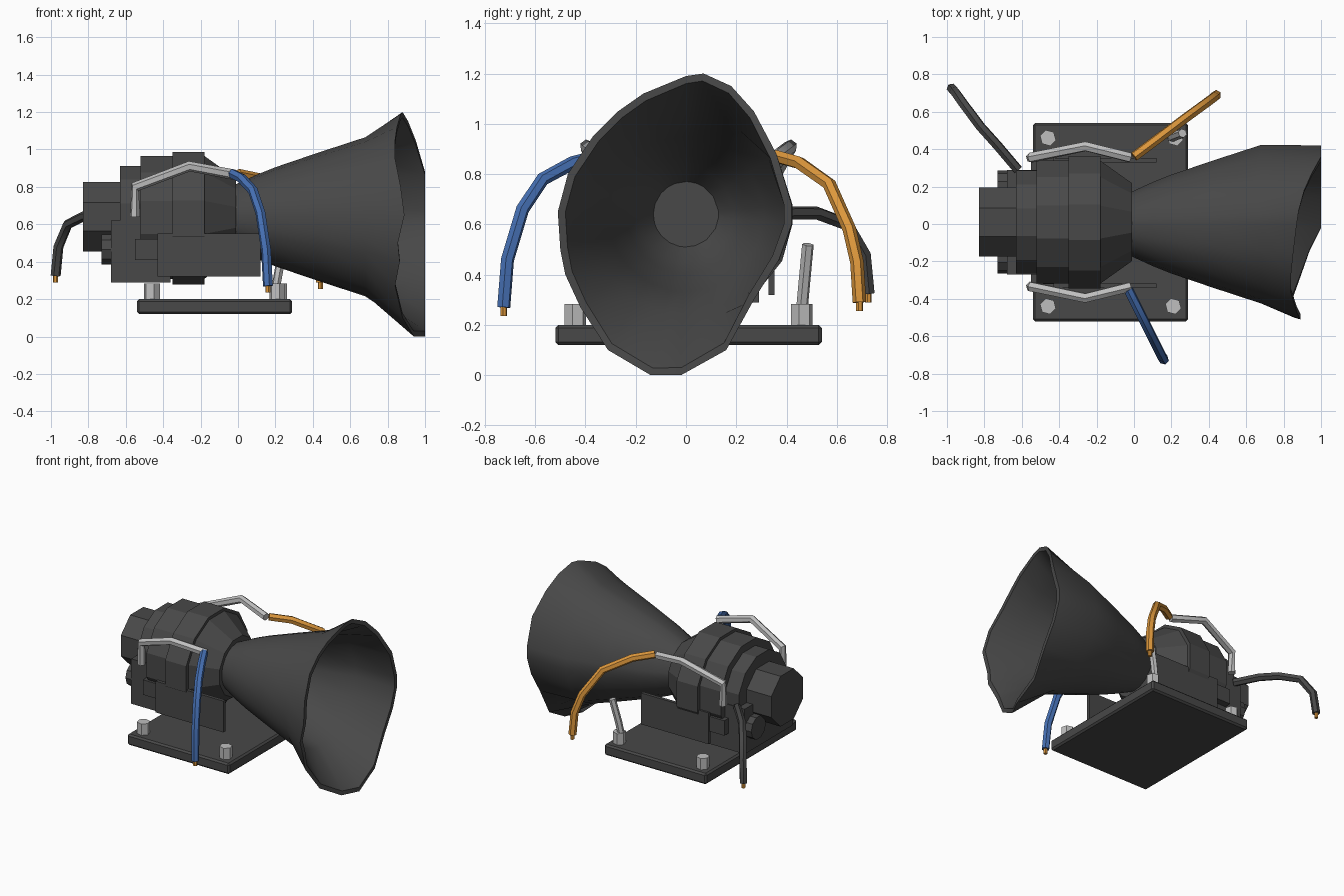
import bpy, bmesh, math
from mathutils import Vector

if "Cube" in bpy.data.objects:
    bpy.data.objects.remove(bpy.data.objects["Cube"])


def material(name, rgb):
    m = bpy.data.materials.new(name)
    m.diffuse_color = (*rgb, 1)
    m.use_nodes = True
    m.node_tree.nodes["Principled BSDF"].inputs["Base Color"].default_value = m.diffuse_color
    return m


DARK = material("dark grey", (0.065, 0.065, 0.065))
LIGHT = material("light grey", (0.52, 0.52, 0.52))
BLUE = material("blue", (0.06, 0.16, 0.45))
ORANGE = material("orange", (0.72, 0.31, 0.045))


def finish(name, bm, mat, smooth=False):
    bmesh.ops.recalc_face_normals(bm, faces=bm.faces)
    me = bpy.data.meshes.new(name)
    bm.to_mesh(me)
    bm.free()
    me.materials.append(mat)
    ob = bpy.data.objects.new(name, me)
    bpy.context.collection.objects.link(ob)
    if smooth:
        bpy.ops.object.select_all(action='DESELECT')
        ob.select_set(True)
        bpy.context.view_layer.objects.active = ob
        bpy.ops.object.shade_smooth_by_angle(angle=math.radians(40))
    return ob


def loft(name, rings, mat, smooth=False):
    """Skin a list of equal-length vertex rings and cap both ends."""
    bm = bmesh.new()
    vs = [[bm.verts.new(p) for p in ring] for ring in rings]
    n = len(vs[0])
    for a, b in zip(vs, vs[1:]):
        for i in range(n):
            j = (i + 1) % n
            bm.faces.new((a[i], a[j], b[j], b[i]))
    bm.faces.new(vs[0])
    bm.faces.new(vs[-1])
    return finish(name, bm, mat, smooth)


def lathe_x(name, profile, sides, cy, cz, mat):
    """Turn (x, radius) points about a line parallel to x."""
    rings = []
    for x, r in profile:
        rings.append([(x, cy + r * math.sin((i + .5) * math.tau / sides),
                       cz + r * math.cos((i + .5) * math.tau / sides))
                      for i in range(sides)])
    return loft(name, rings, mat)


def box(name, lo, hi, mat, bevel=0):
    bm = bmesh.new()
    bmesh.ops.create_cube(bm, size=1)
    for v in bm.verts:
        v.co = Vector([(a + b) / 2 + c * (b - a) for a, b, c in zip(lo, hi, v.co)])
    if bevel:
        bmesh.ops.bevel(bm, geom=bm.edges[:], offset=bevel, segments=1, affect='EDGES')
    return finish(name, bm, mat)


def tube(name, pts, r, mat, sides=6):
    """Sweep a polygon along a path."""
    pts = [Vector(p) for p in pts]
    rings = []
    ref = None
    for i, p in enumerate(pts):
        t = (pts[min(i + 1, len(pts) - 1)] - pts[max(i - 1, 0)]).normalized()
        if ref is None:
            ref = t.orthogonal()
        ref = (ref - t * ref.dot(t)).normalized()
        side = t.cross(ref)
        rings.append([p + r * (ref * math.cos(k * math.tau / sides) +
                               side * math.sin(k * math.tau / sides)) for k in range(sides)])
    return loft(name, rings, mat, True)


# Base plate and corner bolts
box("base_plate", (-.54, -.52, .12), (.29, .54, .20), DARK, .012)
for i, (x, y) in enumerate([(-.46, .46), (.22, .46), (-.46, -.44), (.21, -.44)]):
    tube("bolt_%d" % i, [(x, y, .195), (x, y, .283)], .044, LIGHT)
tube("loose_rod", [(.20, .46, .25), (.22, .47, .36), (.26, .485, .52)], .024, LIGHT)

# Stepped turbine body
lathe_x("nose", [(-.83, .2), (-.6, .2)], 8, .01, .64, DARK)
lathe_x("body", [(-.63, .285), (-.52, .285), (-.52, .34), (-.18, .34), (-.01, .215)],
        12, .01, .637, DARK)
lathe_x("band", [(-.35, .367), (-.18, .367)], 12, .01, .632, DARK)

# Lower housing with end cylinders and side plates
box("housing", (-.68, -.27, .29), (-.36, .29, .62), DARK)
for s in (-1, 1):
    cy = .01 + s * .19
    lathe_x("end_cylinder", [(-.73, .085), (-.66, .085)], 10, cy, .465, DARK)
    y = .005 + s * .335
    box("side_plate", (-.43, y - .012, .32), (.12, y + .012, .55), DARK)
    y = .01 + s * .29
    box("side_block", (-.55, y - .04, .41), (-.42, y + .04, .52), DARK)

# Flared horn with a wavy rim: points are (y, z, x)
RIM = [(0, 1.19, .87), (-.17, 1.12, .85), (-.27, 1.05, .84), (-.37, .95, .84),
       (-.47, .8, .87), (-.51, .65, .89), (-.5, .5, .855), (-.48, .4, .865),
       (-.42, .27, .84), (-.31, .1, .88), (-.14, 0, .94), (-.02, 0, 1),
       (.16, .1, 1), (.27, .3, 1), (.37, .46, 1), (.42, .6, 1), (.42, .68, 1),
       (.36, .88, 1), (.27, 1.05, .95), (.18, 1.15, .91), (.07, 1.2, .88)]
CZ = .64
ANGLES = [math.atan2(z - CZ, y) for y, z, x in RIM]


def circle(x, r):
    return [(x, r * math.cos(a), CZ + r * math.sin(a)) for a in ANGLES]


outer = [circle(x, r) for x, r in [(-.02, .17), (.1, .225), (.2, .265), (.42, .34), (.68, .425)]]
inner = [circle(x, r) for x, r in [(.68, .395), (.42, .31), (.2, .235), (.1, .19), (.0, .13)]]
rim = [(x, y, z) for y, z, x in RIM]
rim_in = [(x, y - .03 * math.cos(a), z - .03 * math.sin(a)) for (x, y, z), a in zip(rim, ANGLES)]
loft("horn", outer + [rim, rim_in] + inner, DARK, True)

# Bent metal pipes on both sides
for s, y0 in ((-1, -.335), (1, .355)):
    tube("side_pipe", [(-.55, y0, .64), (-.55, y0, .80), (-.26, y0 + s * .06, .91),
                       (-.02, y0, .865)], .028, LIGHT)


# Hanging cables with bare copper tips
def cable(name, pts, mat):
    tube(name, pts, .027, mat)
    e = Vector(pts[-1])
    tube(name + "_tip", [e + Vector((0, 0, .01)), e - Vector((0, 0, .035))], .014, ORANGE)


cable("blue_cable", [(-.03, -.35, .87), (.02, -.45, .845), (.08, -.57, .78), (.12, -.65, .66),
                     (.15, -.71, .46), (.16, -.725, .27)], BLUE)
cable("orange_cable", [(0, .36, .87), (.12, .45, .845), (.28, .57, .76), (.39, .65, .58),
                       (.43, .68, .45), (.44, .69, .29)], ORANGE)
cable("dark_cable", [(-.62, .29, .62), (-.73, .42, .645), (-.82, .52, .645), (-.91, .64, .60),
                     (-.96, .71, .48), (-.975, .725, .325)], DARK)
